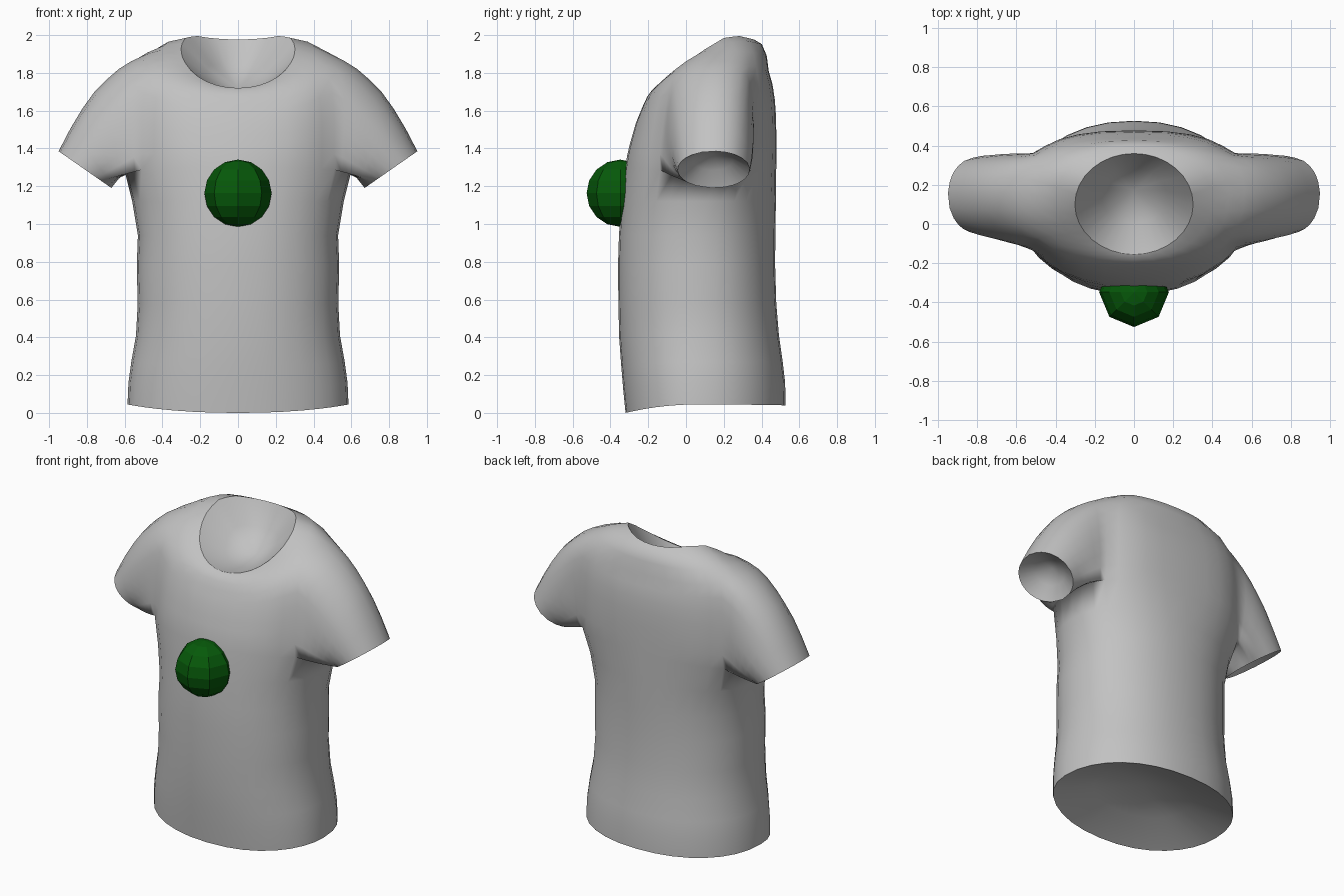
import bpy, bmesh, math
from mathutils import Vector

if "Cube" in bpy.data.objects:
    bpy.data.objects.remove(bpy.data.objects["Cube"])

N = 32          # columns around the body
SIDE = 3        # half-width of each armhole, in columns


def material(name, rgb):
    m = bpy.data.materials.new(name)
    m.diffuse_color = (*rgb, 1)
    m.use_nodes = True
    m.node_tree.nodes["Principled BSDF"].inputs["Base Color"].default_value = m.diffuse_color
    return m


def spow(v, e):
    return math.copysign(abs(v) ** e, v)


def body_ring(rx, yf, ym, yb, zf, zs, zb, ef=0.92, eb=0.92):
    """Closed cross-section with its own front, side and back heights."""
    pts = []
    for i in range(N):
        a = 2 * math.pi * i / N
        e = eb if math.sin(a) > 0 else ef
        c, s = spow(math.cos(a), e), spow(math.sin(a), e)
        y_end, z_end = (yb, zb) if s > 0 else (yf, zf)
        pts.append(Vector((rx * c, ym + abs(s) * (y_end - ym), zs + s * s * (z_end - zs))))
    return pts


def neck_height(y):
    table = [(-0.155, 1.72), (-0.1, 1.765), (0, 1.85), (0.1, 1.925),
             (0.2, 1.985), (0.28, 1.996), (0.36, 1.977)]
    for (y0, z0), (y1, z1) in zip(table, table[1:]):
        if y <= y1:
            return z0 + (z1 - z0) * (y - y0) / (y1 - y0)
    return table[-1][1]


# Body rows: half width, front y, side y, back y, front z, side z, back z
lower = [
    (0.585, -0.32, 0.06, 0.527, 0.00, 0.045, 0.04),
    (0.58, -0.333, 0.06, 0.525, 0.13, 0.16, 0.16),
    (0.565, -0.343, 0.06, 0.512, 0.25, 0.27, 0.27),
    (0.54, -0.354, 0.06, 0.492, 0.40, 0.41, 0.41),
    (0.531, -0.358, 0.06, 0.478, 0.58, 0.58, 0.58),
    (0.536, -0.36, 0.065, 0.472, 0.78, 0.78, 0.78),
    (0.53, -0.355, 0.075, 0.473, 0.94, 0.94, 0.94),
    (0.56, -0.342, 0.10, 0.476, 1.12, 1.12, 1.12),
    (0.60, -0.322, 0.135, 0.478, 1.30, 1.28, 1.31),
]
upper = [
    (0.60, -0.31, 0.14, 0.478, 1.37, 1.38, 1.40),
    (0.60, -0.298, 0.145, 0.478, 1.42, 1.48, 1.49),
    (0.60, -0.284, 0.15, 0.476, 1.47, 1.58, 1.58),
    (0.595, -0.267, 0.155, 0.470, 1.53, 1.68, 1.66),
    (0.585, -0.247, 0.16, 0.458, 1.58, 1.78, 1.74),
    (0.57, -0.226, 0.165, 0.438, 1.63, 1.865, 1.81),
]
rows = [body_ring(*r) for r in lower[:-1]]
rows.append(body_ring(*lower[-1], 0.88, 0.84))
rows += [body_ring(*r, 0.85, 0.78) for r in upper]

# Neckline and the shoulder yoke leading up to it
neck = body_ring(0.302, -0.155, 0.10, 0.36, 0, 0, 0, 1.0, 1.0)
for p in neck:
    p.z = neck_height(p.y)
shoulder = rows[-1]
for t in (0.3, 0.65, 1.0):
    ring = []
    for a, b in zip(shoulder, neck):
        p = a.lerp(b, t)
        back = max(0.0, (a.y - 0.165) / 0.27)
        bulge = 4 * t * (1 - t)
        p.z += bulge * (0.022 + 0.015 * back)
        p.y += bulge * 0.015 * back
        ring.append(p)
    rows.append(ring)

bm = bmesh.new()
grid = [[bm.verts.new(p) for p in ring] for ring in rows]
r0, r1 = len(lower) - 1, len(lower) + len(upper) - 1   # armhole rows


def in_armhole(r, c):
    d = min((c - k) % N for k in (N - SIDE, N // 2 - SIDE))
    return r0 <= r < r1 and d < 2 * SIDE


def bridge(a, b):
    for i in range(len(a)):
        j = (i + 1) % len(a)
        bm.faces.new((a[i], a[j], b[j], b[i]))


for r in range(len(grid) - 1):
    for c in range(N):
        if not in_armhole(r, c):
            d = (c + 1) % N
            bm.faces.new((grid[r][c], grid[r][d], grid[r + 1][d], grid[r + 1][c]))

# Sleeves, grown from each armhole edge to a slanted cuff
cuffs = []
for side, mid in ((1, 0), (-1, N // 2)):
    cols = [(mid + k) % N for k in range(-SIDE, SIDE + 1)]
    loop = [grid[r0][c] for c in cols]
    loop += [grid[r][cols[-1]] for r in range(r0 + 1, r1)]
    loop += [grid[r1][c] for c in reversed(cols)]
    loop += [grid[r][cols[0]] for r in range(r1 - 1, r0, -1)]
    start, control, cuff = [v.co.copy() for v in loop], [], []
    for p in start:
        a = math.atan2((p.y - 0.15) / 0.23, (p.z - 1.56) / 0.29)
        end = Vector((side * (0.81 + 0.14 * math.cos(a)), 0.147 + 0.192 * math.sin(a),
                      1.288 + 0.0975 * math.cos(a)))
        cuff.append(end)
        lift = max(0.0, math.cos(a))
        control.append((p + end) / 2 + Vector((0, 0.025 * math.sin(a), 0.15 * lift)))
    prev, steps = loop, 6
    for k in range(1, steps + 1):
        t = k / steps
        cur = [bm.verts.new(a * (1 - t) ** 2 + q * 2 * t * (1 - t) + b * t * t)
               for a, q, b in zip(start, control, cuff)]
        bridge(prev, cur)
        prev = cur
    cuffs.append((prev, Vector((-side * 0.57, 0, 0.82)) * 0.1))

# Soften the seam over the armholes, leaving open edges and armpits alone
for _ in range(2):
    seam = [v for v in bm.verts if not v.is_boundary and 0.4 < abs(v.co.x) < 0.75 and v.co.z > 1.36]
    bmesh.ops.smooth_vert(bm, verts=seam, factor=0.3,
                          use_axis_x=True, use_axis_y=True, use_axis_z=True)

# Shallow hollow linings close the neck, the hem and both cuffs
openings = cuffs + [(grid[-1], Vector((0, 0.07, -0.17))), (grid[0], Vector((0, 0, 0.15)))]
for rim, depth in openings:
    centre = sum((v.co for v in rim), Vector()) / len(rim)
    inner = [bm.verts.new(v.co.lerp(centre, 0.45) + depth * 0.6) for v in rim]
    bridge(rim, inner)
    tip = bm.verts.new(centre + depth)
    for i in range(len(rim)):
        j = (i + 1) % len(rim)
        bm.faces.new((inner[i], inner[j], tip))
        bm.edges.get((rim[i], rim[j])).smooth = False

bmesh.ops.recalc_face_normals(bm, faces=bm.faces)
for f in bm.faces:
    f.smooth = True
mesh = bpy.data.meshes.new("shirt")
bm.to_mesh(mesh)
bm.free()
mesh.materials.append(material("light grey", (0.54, 0.54, 0.54)))
shirt = bpy.data.objects.new("shirt", mesh)
bpy.context.collection.objects.link(shirt)

# Faceted ball on the chest
bpy.ops.mesh.primitive_uv_sphere_add(segments=8, ring_count=8, radius=0.178,
                                     location=(0, -0.348, 1.163))
ball = bpy.context.object
ball.name = "chest_ball"
ball.data.materials.append(material("dark green", (0.002, 0.1, 0.003)))
